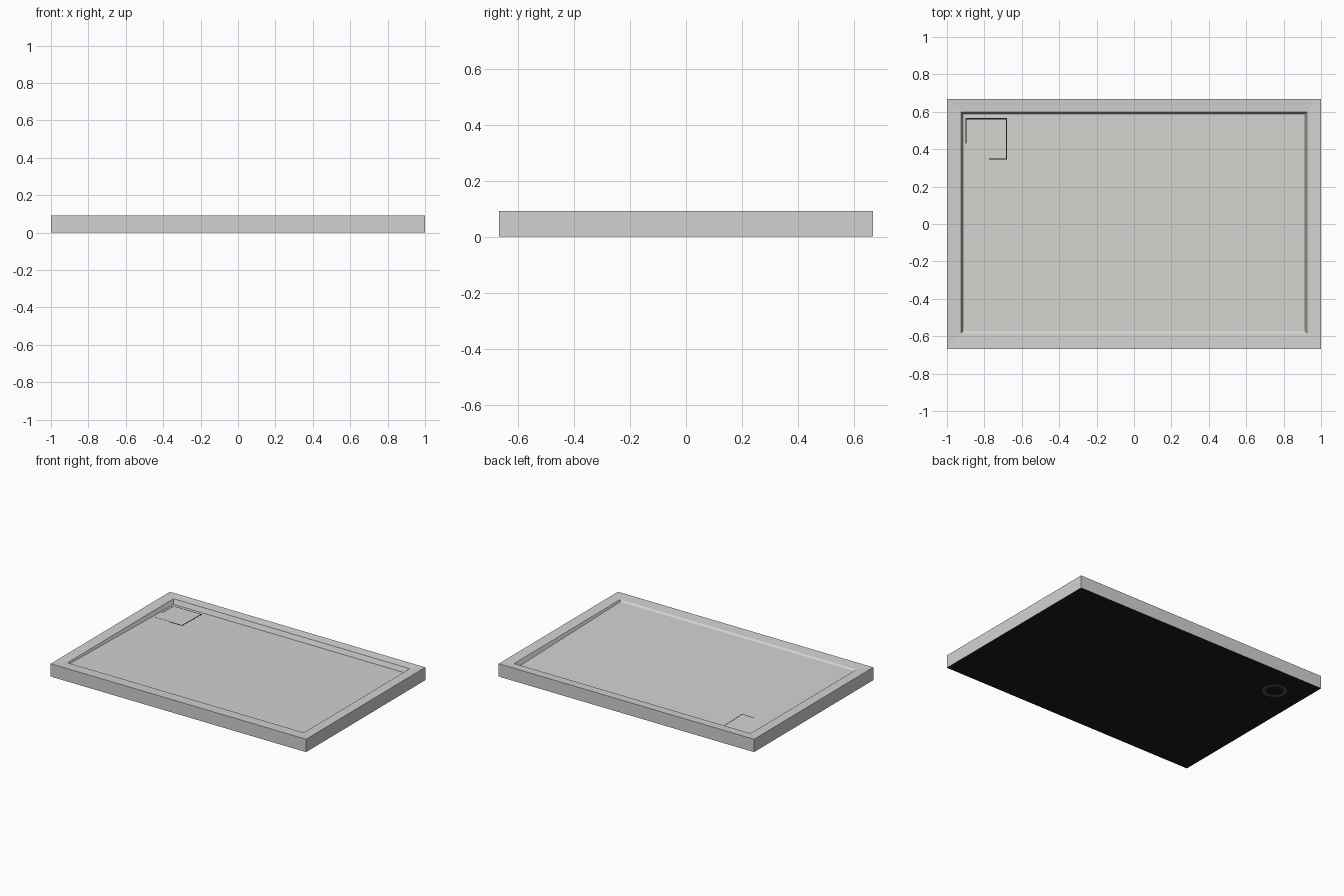
import bpy, bmesh
from mathutils import Matrix, Vector

cube = bpy.data.objects.get("Cube")
if cube:
    bpy.data.objects.remove(cube, do_unlink=True)


def material(name, colour):
    mat = bpy.data.materials.new(name)
    mat.use_nodes = True
    mat.diffuse_color = (*colour, 1)
    mat.node_tree.nodes["Principled BSDF"].inputs["Base Color"].default_value = (*colour, 1)
    return mat


def add_object(name, bm, *mats):
    mesh = bpy.data.meshes.new(name)
    bm.to_mesh(mesh)
    bm.free()
    obj = bpy.data.objects.new(name, mesh)
    bpy.context.collection.objects.link(obj)
    for mat in mats:
        mesh.materials.append(mat)
    return obj


WHITE = material("warm white acrylic", (0.65, 0.65, 0.63))
BLACK = material("black underside", (0.011, 0.011, 0.011))
GREY = material("grey drain collar", (0.09, 0.09, 0.09))

HALF_X, HALF_Y, HEIGHT = 1.0, 0.667, 0.092
FRONT, BACK = -0.585, 0.6
DRAIN = Vector((-0.79, 0.455, 0))
DRAIN_SIZE = 0.21


def floor_z(y):
    """Height of the basin floor, falling from front to back."""
    return 0.08 - 0.025 * (y - FRONT) / (BACK - FRONT)


def ring(bm, half_x, front, back, height):
    corners = [(-half_x, front), (half_x, front), (half_x, back), (-half_x, back)]
    return [bm.verts.new((x, y, height(y))) for x, y in corners]


# Tray: outer walls, gently dished rim, steep basin wall and sloping floor
bm = bmesh.new()
rings = [
    ring(bm, HALF_X, -HALF_Y, HALF_Y, lambda y: 0.001),
    ring(bm, HALF_X, -HALF_Y, HALF_Y, lambda y: HEIGHT),
    ring(bm, 0.925, FRONT, BACK, lambda y: HEIGHT - 0.004),
    ring(bm, 0.915, FRONT + 0.012, BACK - 0.012, floor_z),
]
for low, high in zip(rings, rings[1:]):
    for i in range(4):
        j = (i + 1) % 4
        bm.faces.new((low[i], low[j], high[j], high[i]))
bm.faces.new(rings[-1])
underside = bm.faces.new(rings[0][::-1])
underside.material_index = 1
add_object("shower_tray", bm, WHITE, BLACK)


def floor_plate(name, x0, x1, y0, y1, lift, mat):
    """Thin plate lying along the sloping floor."""
    bm = bmesh.new()
    bmesh.ops.create_cube(bm, size=1)
    for v in bm.verts:
        v.co.x = x1 if v.co.x > 0 else x0
        v.co.y = y1 if v.co.y > 0 else y0
        v.co.z = floor_z(v.co.y) + (lift if v.co.z > 0 else -0.002)
    return add_object(name, bm, mat)


# Drain cover and the dark gap that partly surrounds it
h = DRAIN_SIZE / 2
left, right = DRAIN.x - h, DRAIN.x + h
near, far = DRAIN.y - h, DRAIN.y + h
gap = 0.006
floor_plate("drain_cover", left, right, near, far, 0.001, WHITE)
floor_plate("drain_gap_back", left - gap, right + gap, far, far + gap, 0.001, BLACK)
floor_plate("drain_gap_left", right, right + gap, near - gap, far, 0.001, BLACK)
floor_plate("drain_gap_right", left - gap, left, far - 0.13, far, 0.001, BLACK)
floor_plate("drain_gap_front", right - 0.09, right, near - gap, near, 0.001, BLACK)

# Drain collar: flat ring set on the underside
bm = bmesh.new()
for radius in (0.08, 0.058):
    bmesh.ops.create_circle(bm, segments=32, radius=radius, matrix=Matrix.Translation(DRAIN))
bmesh.ops.bridge_loops(bm, edges=bm.edges[:])
bmesh.ops.recalc_face_normals(bm, faces=bm.faces[:])
for face in bm.faces:
    if face.normal.z > 0:
        face.normal_flip()
add_object("drain_collar", bm, GREY)
